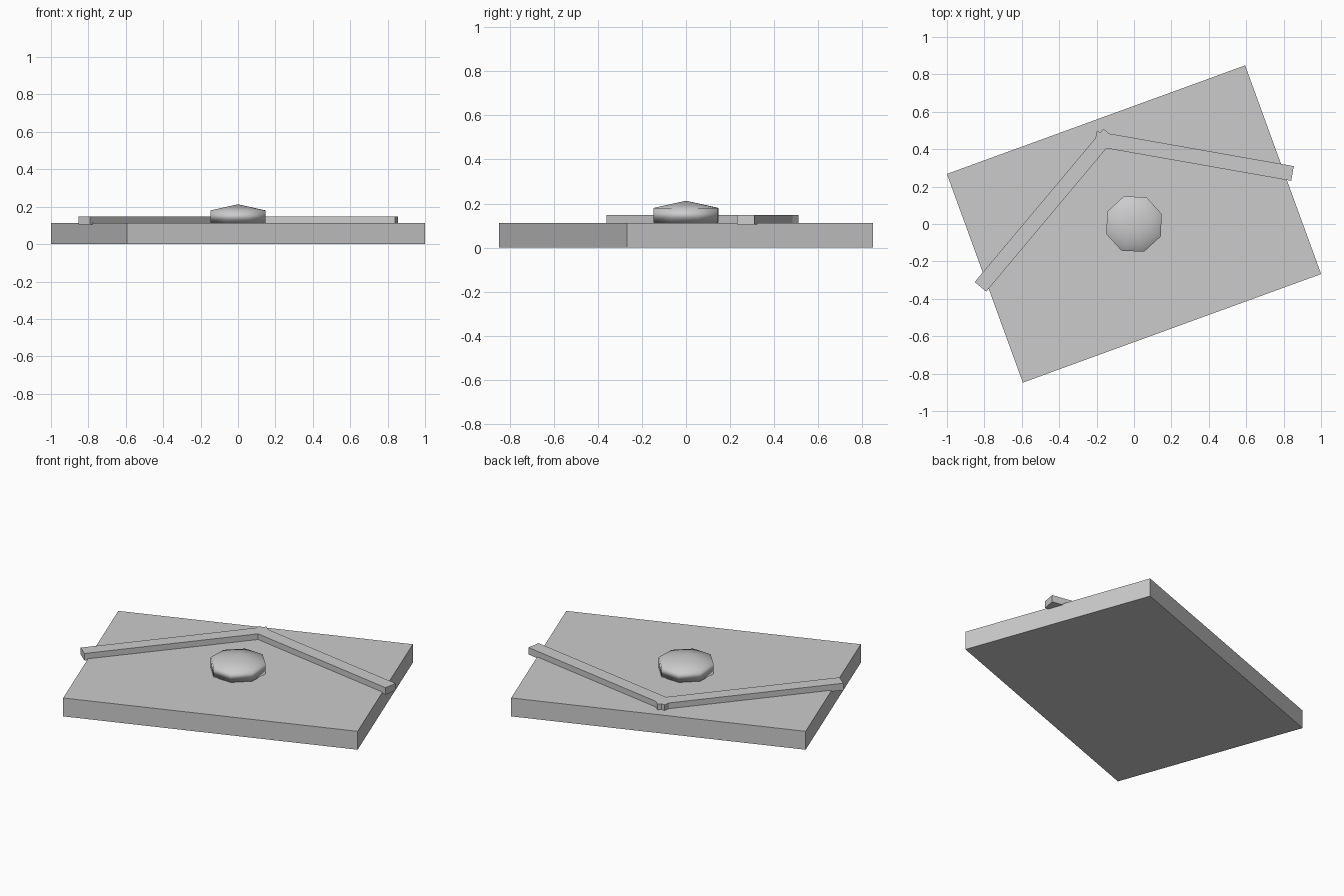
import bpy
from math import radians

if "Cube" in bpy.data.objects:
    bpy.data.objects.remove(bpy.data.objects["Cube"])

grey = bpy.data.materials.new("light grey")
grey.diffuse_color = (0.6, 0.6, 0.6, 1)
grey.use_nodes = True
grey.node_tree.nodes["Principled BSDF"].inputs["Base Color"].default_value = grey.diffuse_color


def box(name, size, location, turn):
    bpy.ops.mesh.primitive_cube_add(size=1, location=location,
                                    rotation=(0, 0, radians(turn)))
    obj = bpy.context.object
    obj.name = name
    obj.scale = size
    obj.data.materials.append(grey)
    return obj


# Base slab, turned on the ground
box("base_slab", (1.697, 1.187, 0.113), (0, 0, 0.0565), 20)

# Two low bars crossing at a corner and overhanging the slab edges
for name, x, y, turn in (("left_bar", -0.477, 0.074, 50),
                         ("right_bar", 0.3205, 0.363, -10)):
    box(name, (1.07, 0.08, 0.043), (x, y, 0.1265), turn)

# Flattened eight-sided dome, its lower cap sunk into the slab
bpy.ops.mesh.primitive_uv_sphere_add(segments=8, ring_count=3, radius=1,
                                     location=(0, 0, 0.147),
                                     rotation=(0, 0, radians(20)))
dome = bpy.context.object
dome.name = "dome"
dome.scale = (0.182, 0.182, 0.066)
dome.data.materials.append(grey)
bpy.ops.object.shade_smooth()
